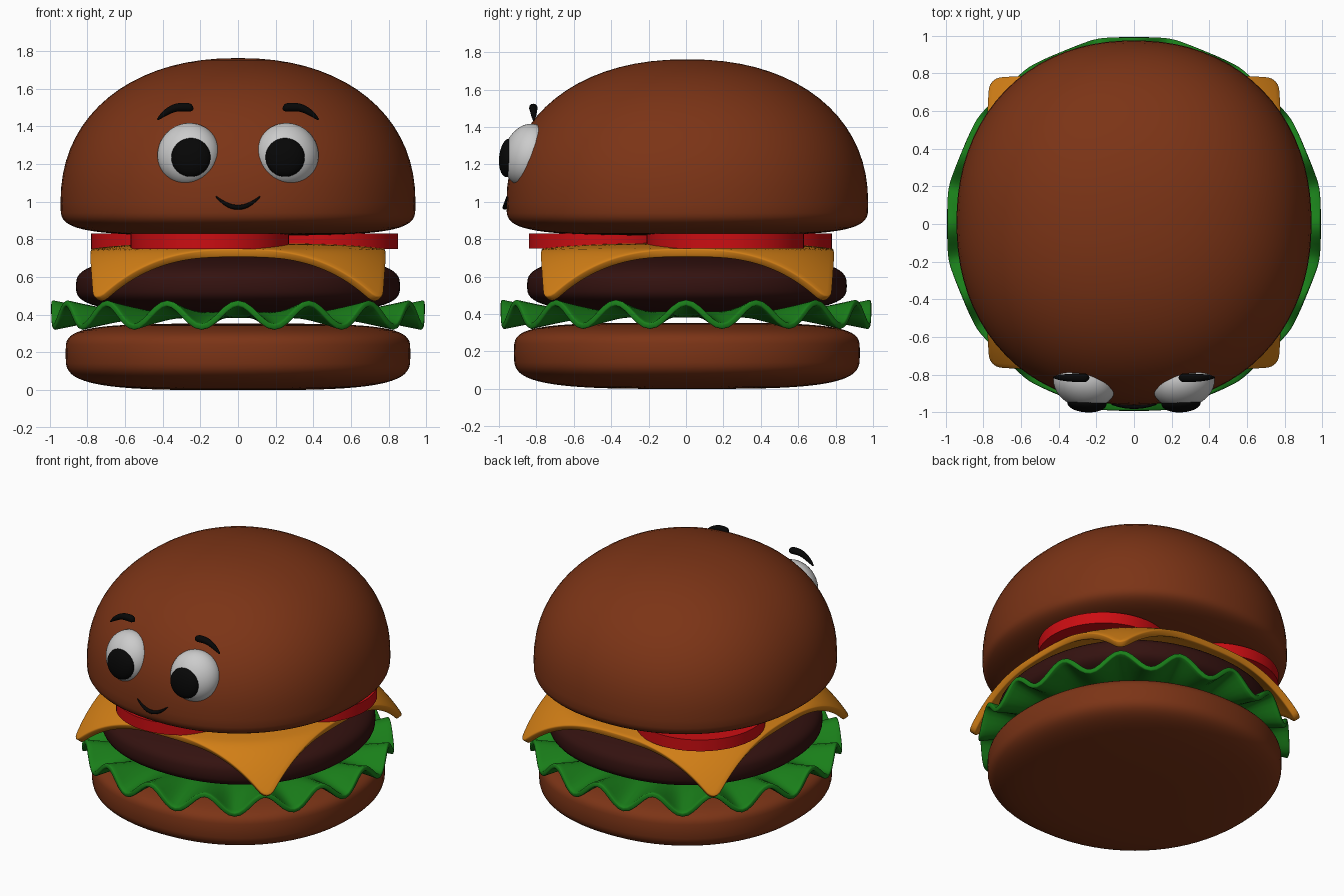
import bpy, bmesh, math
from math import sin, cos, pi, radians

if "Cube" in bpy.data.objects:
    bpy.data.objects.remove(bpy.data.objects["Cube"])


def material(name, rgb):
    m = bpy.data.materials.new(name)
    m.diffuse_color = (*rgb, 1)
    m.use_nodes = True
    m.node_tree.nodes["Principled BSDF"].inputs["Base Color"].default_value = m.diffuse_color
    return m


BUN = material("bread", (0.2, 0.034, 0.008))
MEAT = material("meat", (0.034, 0.006, 0.005))
GREEN = material("green", (0.01, 0.21, 0.01))
YELLOW = material("cheese_orange", (0.64, 0.21, 0.008))
RED = material("red", (0.6, 0.004, 0.006))
WHITE = material("white", (0.8, 0.8, 0.8))
BLACK = material("black", (0.002, 0.002, 0.002))


def mesh_object(name, verts, faces, mat):
    me = bpy.data.meshes.new(name)
    me.from_pydata(verts, [], faces)
    bm = bmesh.new()
    bm.from_mesh(me)
    bmesh.ops.remove_doubles(bm, verts=bm.verts, dist=1e-5)
    bmesh.ops.recalc_face_normals(bm, faces=bm.faces)
    bm.to_mesh(me)
    bm.free()
    me.shade_smooth()
    me.materials.append(mat)
    ob = bpy.data.objects.new(name, me)
    bpy.context.collection.objects.link(ob)
    return ob


def grid_faces(rows, cols, wrap):
    n = cols if wrap else cols - 1
    return [(i * cols + j, i * cols + (j + 1) % cols,
             (i + 1) * cols + (j + 1) % cols, (i + 1) * cols + j)
            for i in range(rows - 1) for j in range(n)]


def round_slab(name, rx, ry, zc, down, up, n_down, n_up, mat, y0=0.0, steps=18, seg=80):
    """Slab with superellipse halves in profile and a slightly squarish round plan."""
    profile = []
    for i in range(-steps, steps + 1):
        t = i / steps * pi / 2
        n, h = (n_down, -down) if i < 0 else (n_up, up)
        profile.append((max(0, cos(t)) ** (2 / n) if abs(i) < steps else 0,
                        zc + h * abs(sin(t)) ** (2 / n)))
    verts = []
    for r, z in profile:
        for j in range(seg):
            c, s = cos(2 * pi * j / seg), sin(2 * pi * j / seg)
            k = r * (abs(c) ** 2.16 + abs(s) ** 2.16) ** (-1 / 2.16)
            verts.append((rx * k * c, y0 + ry * k * s, z))
    return mesh_object(name, verts, grid_faces(len(profile), seg, True), mat)


def thicken(ob, thickness, offset):
    s = ob.modifiers.new("thickness", 'SOLIDIFY')
    s.thickness, s.offset = thickness, offset
    b = ob.modifiers.new("soft_edge", 'BEVEL')
    b.width, b.segments, b.limit_method, b.angle_limit = 0.008, 2, 'ANGLE', radians(50)


def stroke(name, points, mat):
    """Tapered tube through (x, y, z, radius) points."""
    cu = bpy.data.curves.new(name, 'CURVE')
    cu.dimensions = '3D'
    cu.bevel_depth, cu.bevel_resolution, cu.use_fill_caps = 1.0, 4, True
    sp = cu.splines.new('NURBS')
    sp.points.add(len(points) - 1)
    for p, (x, y, z, r) in zip(sp.points, points):
        p.co, p.radius = (x, y, z, 1), r
    sp.order_u, sp.use_endpoint_u, sp.resolution_u = 3, True, 8
    cu.materials.append(mat)
    ob = bpy.data.objects.new(name, cu)
    bpy.context.collection.objects.link(ob)
    bpy.ops.object.select_all(action='DESELECT')
    ob.select_set(True)
    bpy.context.view_layer.objects.active = ob
    bpy.ops.object.convert(target='MESH')


def ellipsoid(name, loc, scale, rot, mat):
    bpy.ops.mesh.primitive_uv_sphere_add(segments=40, ring_count=24, location=loc, rotation=rot)
    ob = bpy.context.object
    ob.name, ob.scale = name, scale
    ob.data.shade_smooth()
    ob.data.materials.append(mat)


# Buns and patty
round_slab("bottom_bun", 0.915, 0.925, 0.19, 0.19, 0.163, 3.6, 4.2, BUN, 0.005)
round_slab("patty", 0.86, 0.855, 0.55, 0.15, 0.165, 3, 3, MEAT, 0.005)
round_slab("top_bun", 0.942, 0.967, 0.99, 0.17, 0.772, 4, 2.2, BUN, 0.007)

# Lettuce: flat disc that ripples toward its rim
SEG = 192
radii = [0, 0.3, 0.6] + [0.6 + 0.4 * k / 12 for k in range(1, 13)]
verts = []
for r in radii:
    w = max(0, (r - 0.6) / 0.4) ** 1.3
    for j in range(SEG):
        a = 2 * pi * j / SEG
        wave = cos(16 * a)
        rr = r * 0.995 - 0.005 * w * wave
        verts.append((rr * cos(a), rr * sin(a), 0.398 + 0.064 * w * wave))
lettuce = mesh_object("lettuce", verts, grid_faces(len(radii), SEG, True), GREEN)
thicken(lettuce, 0.032, 0)

# Cheese: rounded square slice with drooping corners
N, S, RAD = 56, 0.778, 0.07
verts = []
for i in range(N + 1):
    for j in range(N + 1):
        x, y = S * (2 * i / N - 1), S * (2 * j / N - 1)
        u, v = (max(0, abs(c) - S + RAD) / RAD for c in (x, y))
        if u and v:
            x = math.copysign(S - RAD + RAD * u * math.sqrt(1 - v * v / 2), x)
            y = math.copysign(S - RAD + RAD * v * math.sqrt(1 - u * u / 2), y)
        r = math.hypot(x, y)
        drop = 0.25 * (max(0, r * r - S * S) / 0.55) ** 1.3
        z = 0.757 - 0.03 * (min(r, S) / S) ** 4 - drop
        pull = 1 - 0.1 * drop
        verts.append((x * pull, y * pull + 0.008, z))
cheese = mesh_object("cheese", verts, grid_faces(N + 1, N + 1, False), YELLOW)
thicken(cheese, 0.045, 0)

# Tomato slices
for k, (x, y) in enumerate([(-0.15, -0.42), (0.43, 0.21), (-0.36, 0.36)]):
    bpy.ops.mesh.primitive_cylinder_add(vertices=64, radius=0.42, depth=0.08, location=(x, y, 0.79))
    ob = bpy.context.object
    ob.name = f"tomato_slice_{k + 1}"
    ob.data.materials.append(RED)
    bpy.ops.object.shade_smooth_by_angle(angle=radians(40))

# Eyes, pupils and eyebrows
for side, s in (("left", -1), ("right", 1)):
    ellipsoid(f"{side}_eye", (s * 0.262, -0.845, 1.25), (0.168, 0.128, 0.17),
              (radians(-15), 0, s * radians(14)), WHITE)
    ellipsoid(f"{side}_pupil", (s * 0.25, -0.953, 1.235), (0.104, 0.046, 0.103),
              (radians(-5), 0, s * radians(3)), BLACK)
    stroke(f"{side}_eyebrow", [(s * 0.427, -0.814, 1.435, 0.004), (s * 0.405, -0.814, 1.458, 0.014),
                               (s * 0.34, -0.816, 1.5, 0.021), (s * 0.27, -0.816, 1.503, 0.024),
                               (s * 0.247, -0.816, 1.493, 0.02), (s * 0.238, -0.816, 1.488, 0.004)], BLACK)

# Smile
stroke("mouth", [(-0.118, -0.957, 1.028, 0.003), (-0.07, -0.965, 0.985, 0.011), (0, -0.97, 0.965, 0.013),
                 (0.07, -0.965, 0.985, 0.011), (0.118, -0.957, 1.028, 0.003)], BLACK)
